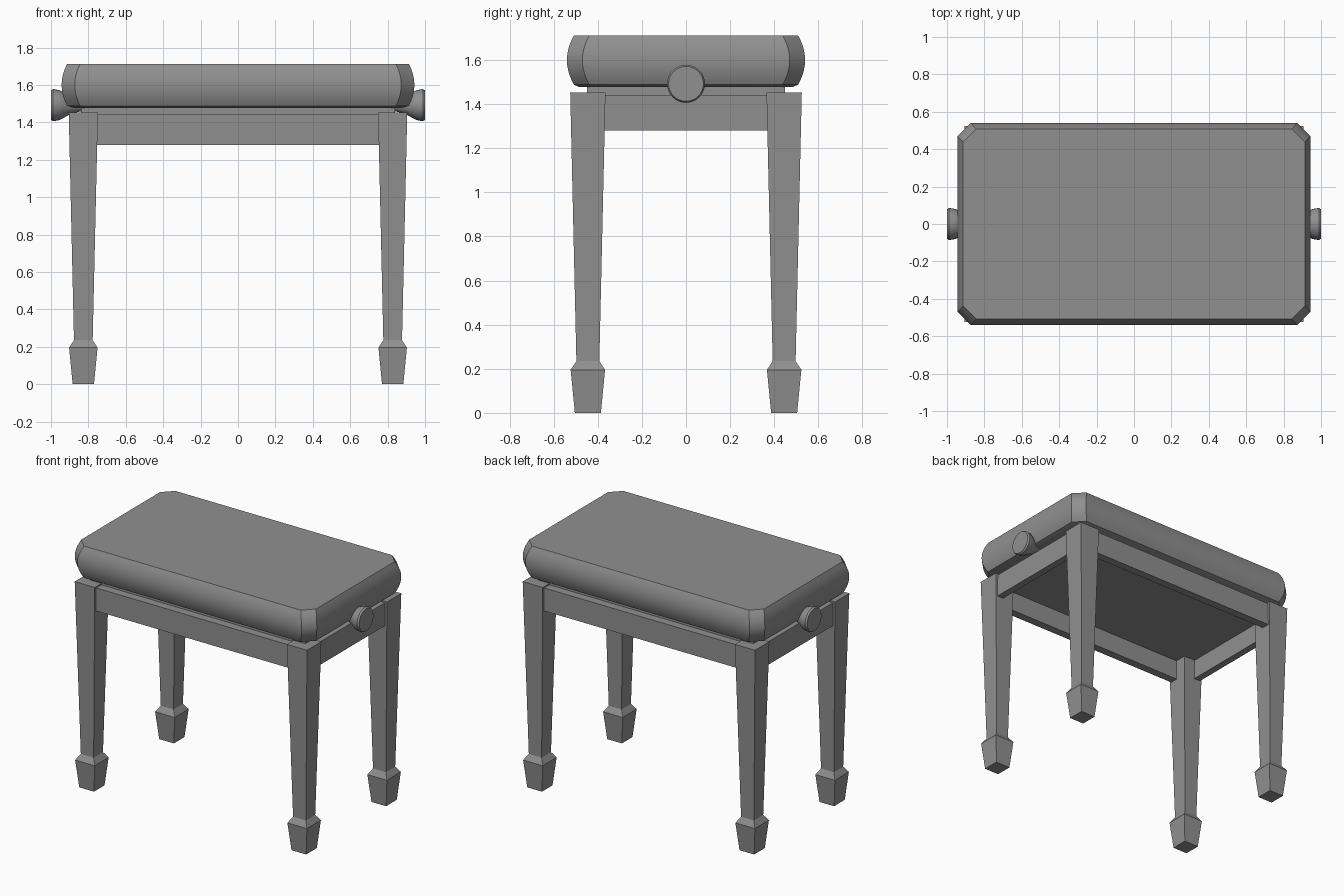
import bpy, bmesh, math
from mathutils import Matrix

old = bpy.data.objects.get("Cube")
if old:
    bpy.data.objects.remove(old)

grey = bpy.data.materials.new("mid_grey")
grey.use_nodes = True
colour = (0.28, 0.28, 0.28, 1)
grey.diffuse_color = colour
grey.node_tree.nodes["Principled BSDF"].inputs["Base Color"].default_value = colour


def finish(name, bm, smooth=None):
    bmesh.ops.recalc_face_normals(bm, faces=bm.faces)
    mesh = bpy.data.meshes.new(name)
    bm.to_mesh(mesh)
    bm.free()
    mesh.materials.append(grey)
    obj = bpy.data.objects.new(name, mesh)
    bpy.context.collection.objects.link(obj)
    if smooth:
        bpy.ops.object.select_all(action='DESELECT')
        obj.select_set(True)
        bpy.context.view_layer.objects.active = obj
        bpy.ops.object.shade_smooth_by_angle(angle=math.radians(smooth))
    return obj


def loft(name, rings, smooth=None):
    """Skin a stack of equal-length point rings and cap both ends."""
    bm = bmesh.new()
    loops = [[bm.verts.new(p) for p in ring] for ring in rings]
    n = len(loops[0])
    for a, b in zip(loops, loops[1:]):
        for i in range(n):
            j = (i + 1) % n
            bm.faces.new((a[i], a[j], b[j], b[i]))
    bm.faces.new(loops[0])
    bm.faces.new(loops[-1])
    return finish(name, bm, smooth)


def box(name, centre, size):
    bm = bmesh.new()
    bmesh.ops.create_cube(bm, size=1, matrix=Matrix.Translation(centre) @ Matrix.Diagonal((*size, 1)))
    return finish(name, bm)


def rectangle(cx, cy, hx, hy, z):
    return [(cx + sx * hx, cy + sy * hy, z) for sx, sy in ((-1, -1), (1, -1), (1, 1), (-1, 1))]


def octagon(x, y, cut, z):
    quarter = [(x, y - cut), (x - cut, y)]
    left = [(-a, b) for a, b in reversed(quarter)]
    half = quarter + left
    return [(a, b, z) for a, b in half + [(-a, -b) for a, b in half]]


# Cushion with bulging sides and cut corners
rings = [octagon(0.88, 0.485, 0.065, 1.478)]
steps = 10
for i in range(steps + 1):
    t = i / steps
    inset = 0.032 * (2 * t - 1) ** 2
    rings.append(octagon(0.943 - inset * 0.9, 0.54 - inset, 0.07, 1.488 + 0.224 * t))
loft("seat_cushion", rings, 25)

# Board under the cushion, sitting inside the frame
box("seat_board", (0, 0, 1.45), (1.68, 0.9, 0.06))

# Tapered legs with spade feet
LEG_X, LEG_Y = 0.827, 0.445
leg_profile = [(0.057, 0), (0.076, 0.195), (0.05, 0.235), (0.078, 1.452)]
for side, sx in (("left", 1), ("right", -1)):
    for end, sy in (("front", -1), ("back", 1)):
        loft(f"{end}_{side}_leg",
             [rectangle(sx * LEG_X, sy * LEG_Y, h, h + 0.002, z) for h, z in leg_profile])

# Thin rails between the legs
for name, s in (("front", -1), ("back", 1)):
    box(name + "_rail", (0, s * 0.479, 1.361), (1.56, 0.058, 0.162))
for name, s in (("left", 1), ("right", -1)):
    box(name + "_rail", (s * 0.864, 0, 1.361), (0.05, 0.8, 0.162))

# Turned height knobs
knob_profile = [(0.8, 0.032), (0.85, 0.035), (0.9, 0.05), (0.935, 0.07),
                (0.955, 0.08), (0.988, 0.086), (1.0, 0.079)]
SIDES = 32
for name, s in (("left", 1), ("right", -1)):
    turned = []
    for x, r in knob_profile:
        angles = [2 * math.pi * i / SIDES for i in range(SIDES)]
        turned.append([(s * x, r * math.cos(a), 1.492 + r * math.sin(a)) for a in angles])
    loft(name + "_knob", turned, 30)
